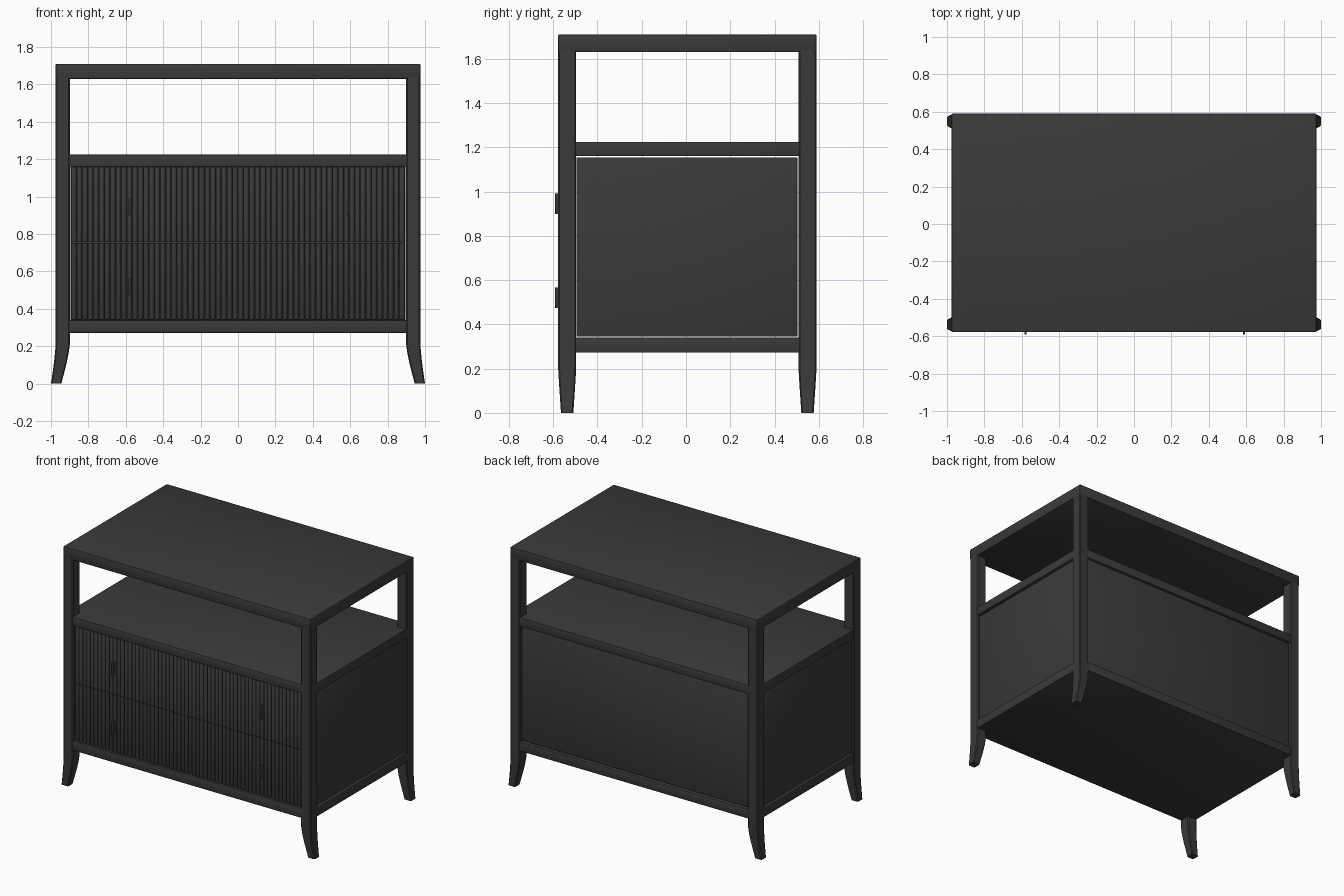
import bpy, bmesh, math

if "Cube" in bpy.data.objects:
    bpy.data.objects.remove(bpy.data.objects["Cube"])

dark = bpy.data.materials.new("dark_wood")
dark.diffuse_color = (0.042, 0.042, 0.042, 1)
dark.use_nodes = True
dark.node_tree.nodes["Principled BSDF"].inputs["Base Color"].default_value = dark.diffuse_color


def finish(bm, name):
    bmesh.ops.recalc_face_normals(bm, faces=bm.faces)
    me = bpy.data.meshes.new(name)
    bm.to_mesh(me)
    bm.free()
    ob = bpy.data.objects.new(name, me)
    bpy.context.collection.objects.link(ob)
    me.materials.append(dark)
    bpy.ops.object.select_all(action='DESELECT')
    ob.select_set(True)
    bpy.context.view_layer.objects.active = ob
    bpy.ops.object.shade_smooth_by_angle(angle=math.radians(35))
    return ob


def box(name, x0, x1, y0, y1, z0, z1, bevel=0.0):
    bm = bmesh.new()
    bmesh.ops.create_cube(bm, size=1)
    for v in bm.verts:
        v.co = ((x0 + x1) / 2 + v.co.x * (x1 - x0),
                (y0 + y1) / 2 + v.co.y * (y1 - y0),
                (z0 + z1) / 2 + v.co.z * (z1 - z0))
    if bevel:
        bmesh.ops.bevel(bm, geom=bm.edges[:], offset=bevel, segments=2,
                        profile=0.5, affect='EDGES')
    return finish(bm, name)


def loft(bm, rings):
    loops = [[bm.verts.new(p) for p in r] for r in rings]
    n = len(loops[0])
    for a, b in zip(loops, loops[1:]):
        for i in range(n):
            j = (i + 1) % n
            bm.faces.new((a[i], a[j], b[j], b[i]))
    bm.faces.new(loops[0])
    bm.faces.new(loops[-1])


W, FRONT, BACK, POST = 0.975, -0.578, 0.59, 0.078
YC, HD = (FRONT + BACK) / 2, (BACK - FRONT) / 2

# Corner posts flaring outward into tapered sabre feet: z, inner x, outer x, y taper
sections = [(0.0, 0.945, 1.0, 0.013), (0.06, 0.929, 0.991, 0.009),
            (0.12, 0.914, 0.983, 0.005), (0.17, 0.904, 0.978, 0.002),
            (0.21, 0.899, 0.975, 0.0), (0.27, 0.899, 0.975, 0.0),
            (1.64, 0.899, 0.975, 0.0)]
c = 0.006
for sx, side in ((-1, "left"), (1, "right")):
    for sy, end in ((-1, "front"), (1, "back")):
        bm = bmesh.new()
        rings = []
        for z, a, b, t in sections:
            p, q = HD - 0.082 + t, HD - t
            pts = [(a + c, p), (b - c, p), (b, p + c), (b, q - c),
                   (b - c, q), (a + c, q), (a, q - c), (a, p + c)]
            rings.append([(sx * x, YC + sy * y, z) for x, y in pts])
        loft(bm, rings)
        finish(bm, f"{end}_{side}_leg")

# Horizontal slabs
e = 0.002
box("top", -W, W, FRONT, BACK, 1.63, 1.71, 0.006)
box("shelf", -W + e, W - e, FRONT + e, BACK - e, 1.16, 1.225, 0.006)
box("bottom", -W + e, W - e, FRONT + e, BACK - e, 0.272, 0.34, 0.006)

# Recessed side and back panels with a small shadow gap
for s, side in ((-1, "left"), (1, "right")):
    xs = sorted((s * 0.94, s * 0.96))
    box(f"{side}_panel", *xs, -0.495, 0.503, 0.345, 1.154, 0.002)
box("back_panel", -0.895, 0.895, 0.55, 0.573, 0.345, 1.157, 0.002)

# Two fluted drawers, each with two slim upright pulls
N, X0 = 60, 0.892
pitch = 2 * X0 / N
rad = pitch * 0.47
for name, z0, z1, zp in (("lower", 0.34, 0.753, 0.52), ("upper", 0.757, 1.162, 0.945)):
    box(f"{name}_drawer_front", -0.896, 0.896, -0.556, -0.53, z0, z1)
    bm = bmesh.new()
    for i in range(N):
        x = -X0 + (i + 0.5) * pitch
        rows = [(z0, 1), (z1 - 0.009, 1), (z1 - 0.003, 0.8), (z1, 0.4)]
        if name == "lower":
            rows = [(z0, 0.4), (z0 + 0.003, 0.8), (z0 + 0.009, 1), (z1, 1)]
        loft(bm, [[(x - k * rad * math.cos(math.pi * j / 8),
                    -0.556 - k * rad * math.sin(math.pi * j / 8), z)
                   for j in range(9)] for z, k in rows])
    finish(bm, f"{name}_drawer_slats")
    for x, side in ((-0.58, "left"), (0.588, "right")):
        box(f"{name}_{side}_pull", x - 0.006, x + 0.006, -0.591, -0.56,
            zp - 0.046, zp + 0.046, 0.001)
